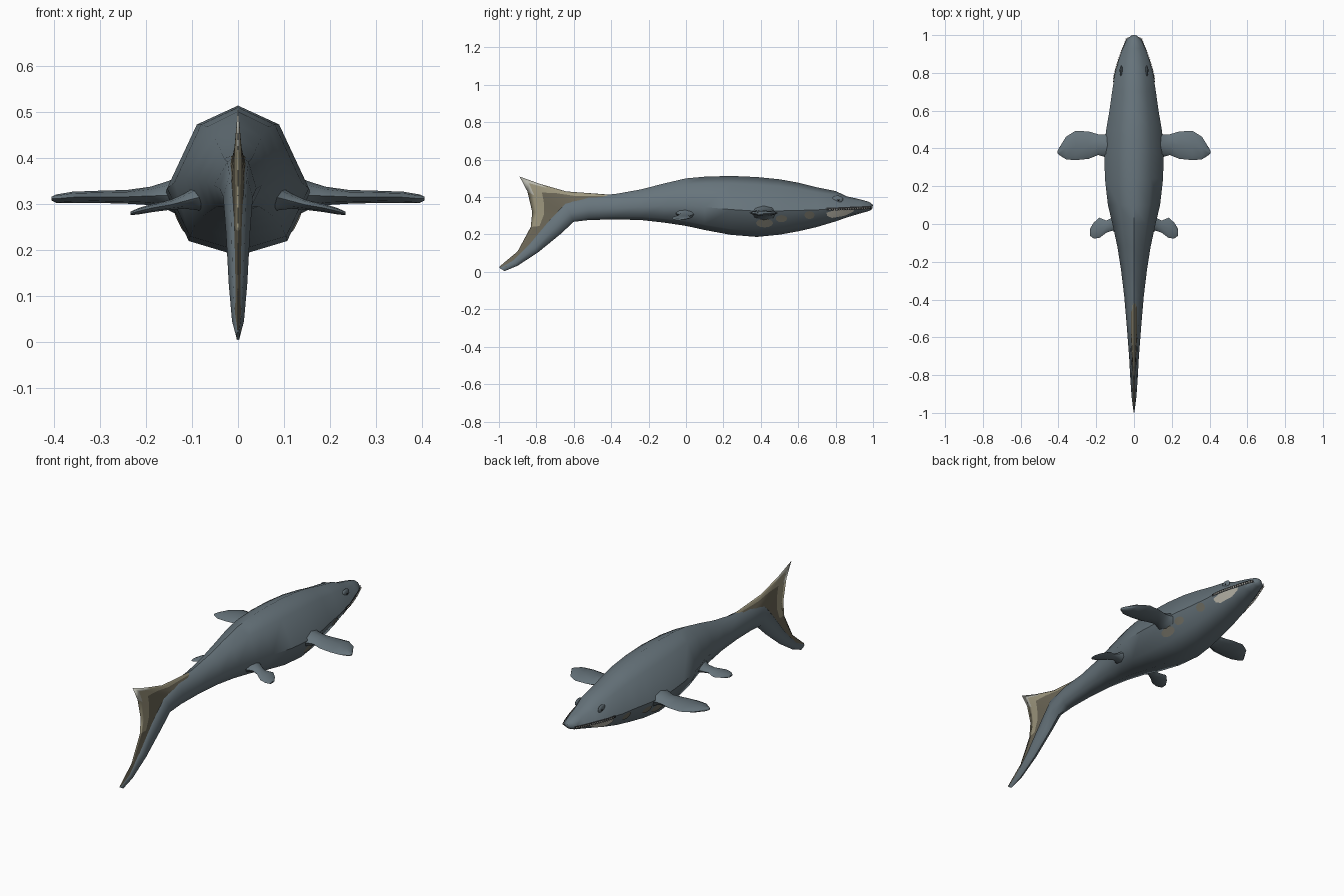
import bpy, bmesh, math
from mathutils import Vector, Matrix
from mathutils.bvhtree import BVHTree

cube = bpy.data.objects.get("Cube")
if cube:
    bpy.data.objects.remove(cube, do_unlink=True)


def material(name, rgb):
    m = bpy.data.materials.new(name)
    m.use_nodes = True
    m.diffuse_color = (*rgb, 1)
    bsdf = next(n for n in m.node_tree.nodes if n.type == 'BSDF_PRINCIPLED')
    bsdf.inputs["Base Color"].default_value = (*rgb, 1)
    return m


SKIN = material("slate_grey", (0.135, 0.175, 0.20))
BROWN = material("dark_brown", (0.15, 0.135, 0.095))
TAN = material("tan", (0.34, 0.31, 0.21))
PALE = material("pale_grey_tan", (0.48, 0.48, 0.42))
CREAM = material("cream", (0.50, 0.48, 0.41))
WHITE = material("tooth_white", (0.80, 0.79, 0.72))
DARK = material("mouth_dark", (0.025, 0.028, 0.03))
SPOT = material("muted_brown", (0.16, 0.155, 0.125))


def finish(name, bm, mats, mirror=False, angle=50):
    me = bpy.data.meshes.new(name)
    bm.to_mesh(me)
    bm.free()
    ob = bpy.data.objects.new(name, me)
    bpy.context.collection.objects.link(ob)
    for m in mats:
        me.materials.append(m)
    if mirror:
        ob.modifiers.new("mirror", 'MIRROR').use_clip = True
    bpy.ops.object.select_all(action='DESELECT')
    ob.select_set(True)
    bpy.context.view_layer.objects.active = ob
    bpy.ops.object.shade_smooth_by_angle(angle=math.radians(angle))
    return ob


def loft(rings):
    """Closed tube through rings of points, capped at both ends."""
    bm = bmesh.new()
    rows = [[bm.verts.new(p) for p in r] for r in rings]
    n = len(rows[0])
    for a, b in zip(rows, rows[1:]):
        for i in range(n):
            j = (i + 1) % n
            bm.faces.new((a[i], a[j], b[j], b[i]))
    bm.faces.new(rows[0])
    bm.faces.new(rows[-1])
    bmesh.ops.recalc_face_normals(bm, faces=bm.faces)
    return bm


def sheet(rows, rule=lambda r, c: 0):
    """Open grid whose faces look towards +x."""
    bm = bmesh.new()
    vs = [[bm.verts.new(p) for p in r] for r in rows]
    for r in range(len(vs) - 1):
        for c in range(len(vs[0]) - 1):
            f = bm.faces.new((vs[r][c], vs[r][c + 1], vs[r + 1][c + 1], vs[r + 1][c]))
            f.material_index = rule(r, c)
            f.normal_update()
            if f.normal.x < 0:
                f.normal_flip()
    return bm


# Body and tail core: (top y, top z, bottom y, bottom z, half width)
STATIONS = [
    (1.0, .358, .995, .335, .014), (.98, .374, .98, .326, .038),
    (.93, .388, .93, .312, .058), (.86, .404, .86, .291, .082),
    (.80, .432, .80, .270, .100), (.70, .452, .70, .240, .116),
    (.60, .477, .60, .217, .130), (.50, .495, .50, .199, .147),
    (.38, .507, .38, .187, .157), (.24, .513, .24, .198, .154),
    (.10, .509, .10, .224, .138), (0, .500, 0, .246, .114),
    (-.12, .472, -.12, .264, .088), (-.24, .441, -.24, .277, .069),
    (-.38, .416, -.38, .281, .052), (-.52, .408, -.52, .277, .040),
    (-.65, .375, -.60, .268, .032), (-.74, .275, -.67, .203, .026),
    (-.84, .150, -.79, .105, .020), (-.93, .062, -.90, .033, .013),
    (-1.0, .022, -.97, .004, .004)]
HALF = [(0, 1), (.58, .87), (1, .43), (.68, .1), (0, 0)]
SECTION = HALF + [(-u, v) for u, v in HALF[-2:0:-1]]
rings = [[(u * w, by + (ty - by) * v, bz + (tz - bz) * v) for u, v in SECTION]
         for ty, tz, by, bz, w in STATIONS]
bm = loft(rings)
skin_tree = BVHTree.FromBMesh(bm)
finish("body", bm, [SKIN])


def on_skin(y, z, lift=.003):
    hit = skin_tree.ray_cast(Vector((1, y, z)), Vector((-1, 0, 0)))
    return hit[0] + hit[1] * lift if hit[0] else Vector((.01, y, z))


def lerp(a, b, t):
    return tuple(p + (q - p) * t for p, q in zip(a, b))


# Tail fin, fanned from the tail core to its outer edge
INNER = [(-.42, .40), (-.56, .385), (-.61, .375), (-.66, .345), (-.68, .33),
         (-.70, .30), (-.74, .25), (-.83, .14), (-.96, .025)]
OUTER = [(-.42, .414), (-.64, .430), (-.78, .470), (-.89, .510), (-.848, .43),
         (-.822, .32), (-.83, .24), (-.90, .11), (-1.0, .026)]
STEPS = (0, .48, .78, 1)


def fin_colour(r, c):
    if r == 0 or c > 5:
        return 0
    return 2 if r == 2 and c in (2, 3) else 1


fin = [[(.018 * (1 - t) * (1 - .08 * i), *lerp(a, b, t))
        for i, (a, b) in enumerate(zip(INNER, OUTER))] for t in STEPS]
finish("tail_fin", sheet(fin, fin_colour), [BROWN, TAN, PALE], mirror=True)


# Flippers: (x, front y, back y, z, half thickness)
def flipper(name, sections):
    rs = []
    for x, f, b, z, t in sections:
        rs.append([(x, (f + b) / 2 + (f - b) / 2 * math.cos(k * math.pi / 4),
                    z + t * math.sin(k * math.pi / 4)) for k in range(8)])
    finish(name, loft(rs), [SKIN], mirror=True)


flipper("front_flippers", [
    (.11, .50, .33, .315, .050), (.155, .475, .355, .318, .030),
    (.19, .475, .365, .317, .020), (.24, .490, .345, .315, .015),
    (.31, .493, .338, .315, .013), (.36, .462, .342, .314, .012),
    (.395, .405, .365, .311, .009), (.405, .388, .375, .311, .004)])
flipper("rear_flippers", [
    (.08, .06, -.06, .315, .030), (.115, .035, -.035, .306, .017),
    (.145, .018, -.045, .298, .011), (.185, .034, -.075, .291, .009),
    (.215, .005, -.076, .284, .007), (.233, -.025, -.062, .279, .004)])


# Painted skin patches, draped on the flanks between an upper and lower edge
def patch(name, upper, lower, mat, lift=.003):
    rows = [[on_skin(*lerp(a, b, k / 4), lift) for a, b in zip(upper, lower)]
            for k in range(5)]
    finish(name, sheet(rows), [mat], mirror=True)


def spot(name, y, z, ry, rz):
    angles = [math.pi * k / 6 for k in range(7)]
    up = [(y + ry * math.cos(a), z + rz * math.sin(a) + .001) for a in angles]
    low = [(y + ry * math.cos(a), z - rz * math.sin(a) - .001) for a in angles]
    patch(name, up, low, SPOT)


patch("jaw_patch", [(.75, .318), (.79, .330), (.83, .332), (.87, .333), (.90, .333)],
      [(.755, .300), (.78, .290), (.82, .297), (.85, .302), (.89, .322)], CREAM)
spot("cheek_spot", .66, .305, .027, .020)
spot("shoulder_spot", .51, .286, .030, .018)
spot("belly_spot", .42, .262, .045, .022)

# Mouth line and teeth
GAPE = [.75 + .0235 * k for k in range(11)]


def lip(y):
    return .334 + (y - .75) * .04


patch("mouth_line", [(y, lip(y) + .007) for y in GAPE],
      [(y, lip(y) - .005) for y in GAPE], DARK, .004)
bm = bmesh.new()
for k in range(18):
    y = .77 + k * .0122
    p = on_skin(y, lip(y), .005)
    bmesh.ops.create_cone(bm, segments=5, radius1=.0015, radius2=.005, depth=.010,
                          cap_ends=True, matrix=Matrix.Translation(p))
finish("teeth", bm, [WHITE], mirror=True, angle=20)


# Brows and eyes
def bead(name, y, z, size, mat):
    b = bmesh.new()
    bmesh.ops.create_uvsphere(b, u_segments=12, v_segments=8, radius=1,
                              matrix=Matrix.Translation(on_skin(y, z, 0)) @ Matrix.Diagonal((*size, 1)))
    finish(name, b, [mat], mirror=True)


bead("brows", .81, .388, (.008, .030, .020), SKIN)
bead("eyes", .815, .384, (.010, .008, .006), DARK)
